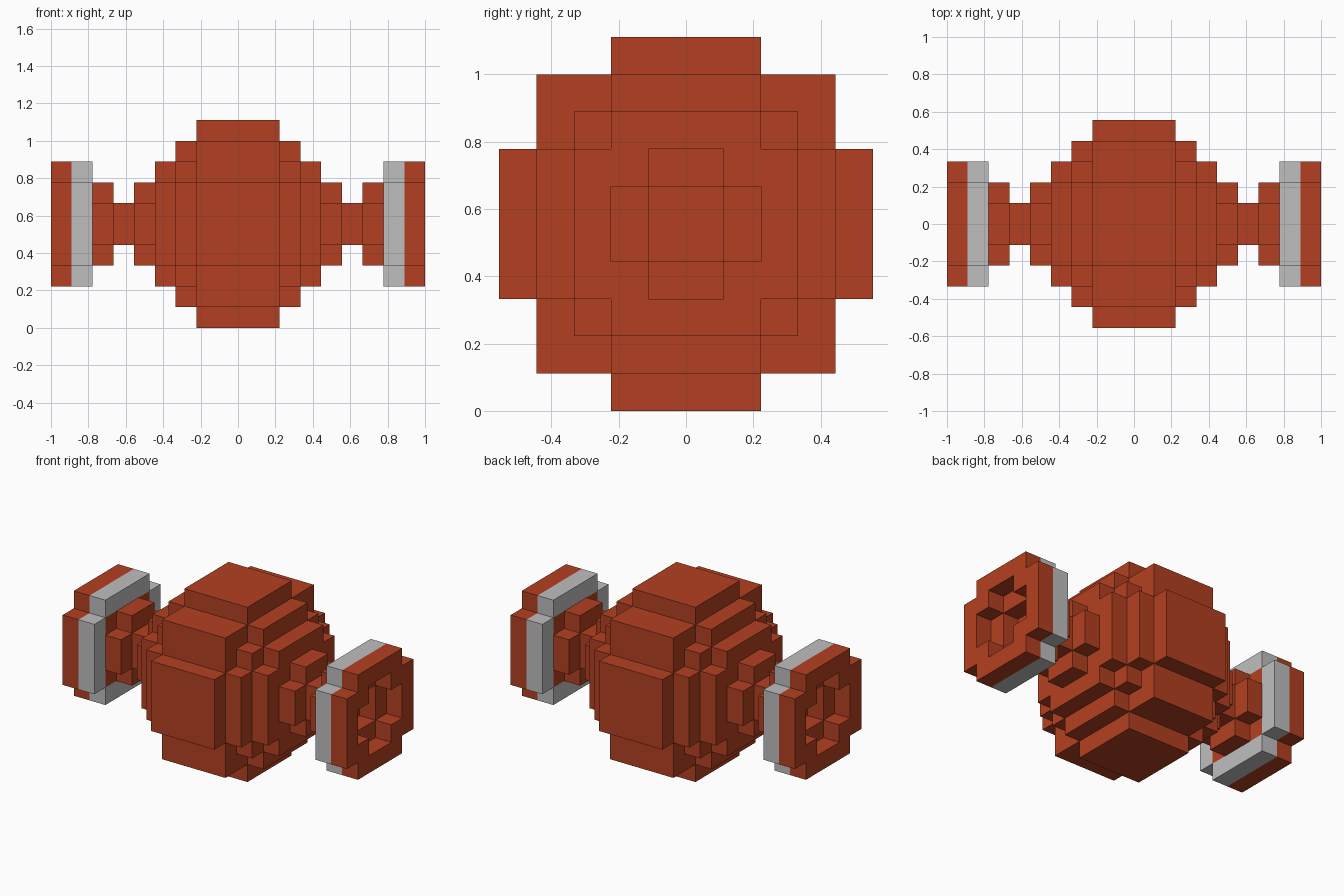
import bpy
import bmesh
from mathutils import Vector

cube = bpy.data.objects.get("Cube")
if cube:
    bpy.data.objects.remove(cube, do_unlink=True)

U = 1 / 9            # block size
MID = 5              # centre height in blocks


def material(name, rgb):
    m = bpy.data.materials.new(name)
    m.use_nodes = True
    color = (*rgb, 1)
    m.diffuse_color = color
    m.node_tree.nodes["Principled BSDF"].inputs["Base Color"].default_value = color
    return m


RED = material("brick red", (0.456, 0.051, 0.015))
GREY = material("light grey", (0.52, 0.52, 0.52))


def cross(a, b):
    """Two crossed rectangles given by half sizes in y and z."""
    return [(a, b), (b, a)]


# Layers from the middle outwards: filled rectangles and cut-out rectangles
LAYERS = [
    (cross(5, 2) + [(4, 4)], []),
    (cross(5, 2) + [(4, 4)], []),
    (cross(4, 2) + [(3, 3)], []),
    (cross(3, 2), []),
    (cross(2, 1), []),
    ([(1, 1)], []),
    (cross(2, 1), []),
    (cross(3, 2), [(1, 1)]),
    (cross(3, 2), cross(2, 1)),
]


def half(i):
    """Layer index of a block, counted from the centre."""
    return i if i >= 0 else -1 - i


def covered(rects, j, k):
    return any(half(j) < a and half(k) < b for a, b in rects)


def filled(i, j, k):
    if half(i) >= len(LAYERS):
        return False
    solid, cut = LAYERS[half(i)]
    return covered(solid, j, k) and not covered(cut, j, k)


def is_rim(i, j, k):
    return half(i) == 7 and max(half(j), half(k)) >= 2


def build(name, layers, mat, rule):
    """Skin the chosen blocks, then merge flat areas into single faces."""
    bm = bmesh.new()
    size = range(-5, 5)
    for i in layers:
        for j in size:
            for k in size:
                if not filled(i, j, k) or not rule(i, j, k):
                    continue
                mid = Vector((i, j, k)) + Vector((0.5, 0.5, 0.5))
                for axis in range(3):
                    for sign in (-1, 1):
                        n = Vector((0, 0, 0))
                        n[axis] = sign
                        if filled(i + int(n.x), j + int(n.y), k + int(n.z)):
                            continue
                        u = Vector((0, 0, 0))
                        u[(axis + 1) % 3] = 0.5
                        v = n.cross(u)
                        c = mid + n / 2
                        corners = (c - u - v, c + u - v, c + u + v, c - u + v)
                        bm.faces.new([bm.verts.new((p + Vector((0, 0, MID))) * U)
                                      for p in corners])
    bmesh.ops.remove_doubles(bm, verts=bm.verts, dist=U / 100)
    bmesh.ops.dissolve_limit(bm, angle_limit=0.01, verts=bm.verts, edges=bm.edges)
    mesh = bpy.data.meshes.new(name)
    bm.to_mesh(mesh)
    bm.free()
    mesh.materials.append(mat)
    obj = bpy.data.objects.new(name, mesh)
    bpy.context.collection.objects.link(obj)


def not_rim(i, j, k):
    return not is_rim(i, j, k)


# Stepped round body
build("body", range(-5, 5), RED, not_rim)

# Axle, end disc and grey rim on each side
for side, outward in (("left", lambda n: n), ("right", lambda n: -1 - n)):
    build(side + "_axle", [outward(5)], RED, not_rim)
    build(side + "_disc", [outward(n) for n in (6, 7, 8)], RED, not_rim)
    build(side + "_rim", [outward(7)], GREY, is_rim)
